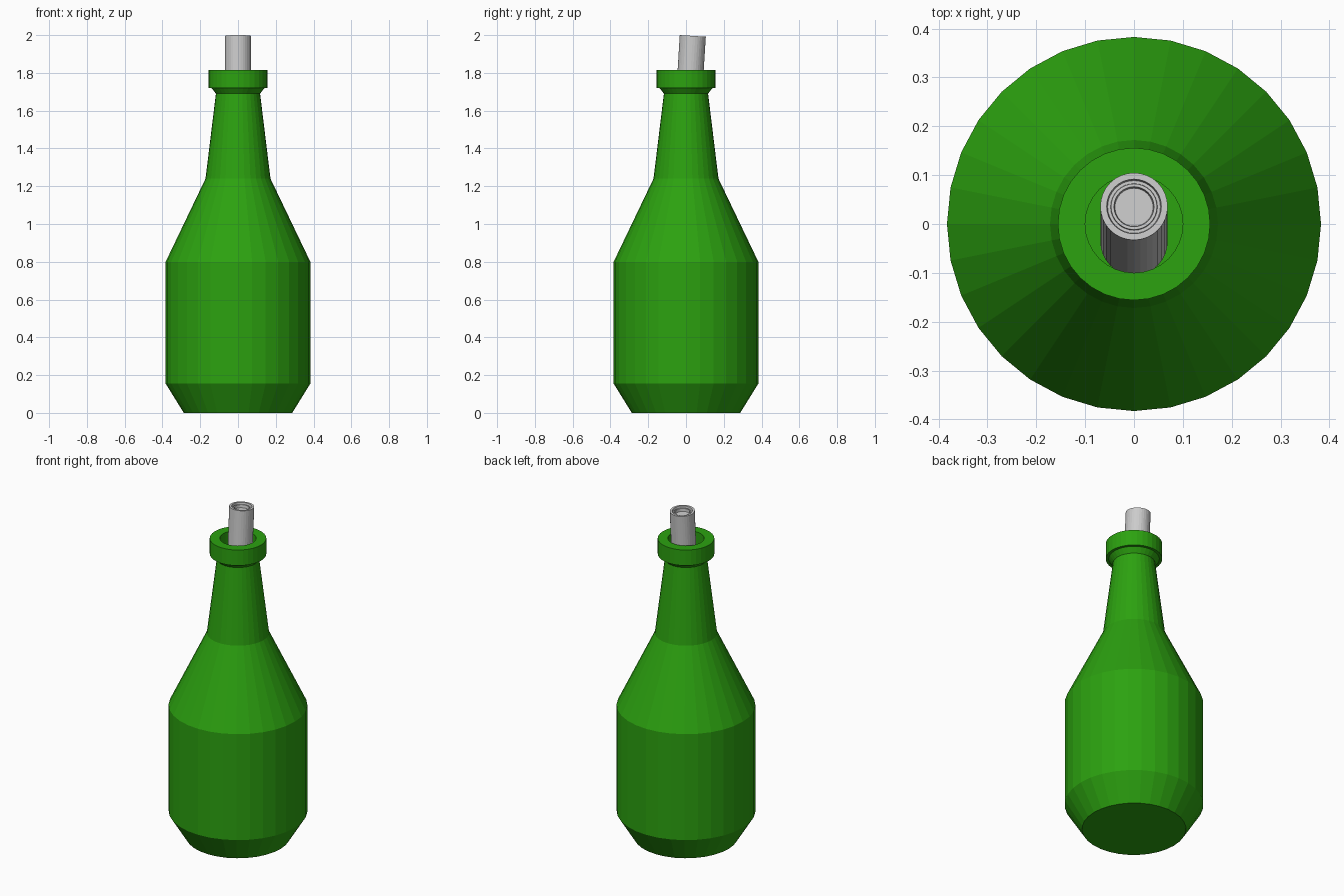
import bpy, bmesh, math

if "Cube" in bpy.data.objects:
    bpy.data.objects.remove(bpy.data.objects["Cube"])

SIDES = 32


def lathe(name, profile, color=None):
    """Revolve (radius, z) points about z and close both ends with flat caps."""
    bm = bmesh.new()
    rings = []
    for r, z in profile:
        angles = [2 * math.pi * i / SIDES for i in range(SIDES)]
        rings.append([bm.verts.new((r * math.cos(a), r * math.sin(a), z)) for a in angles])
    for low, high in zip(rings, rings[1:]):
        for i in range(SIDES):
            j = (i + 1) % SIDES
            bm.faces.new((low[i], low[j], high[j], high[i]))
    bm.faces.new(rings[0][::-1])
    bm.faces.new(rings[-1])
    mesh = bpy.data.meshes.new(name)
    bm.to_mesh(mesh)
    bm.free()
    obj = bpy.data.objects.new(name, mesh)
    bpy.context.collection.objects.link(obj)
    if color:
        mat = bpy.data.materials.new(name + "_color")
        mat.diffuse_color = color
        mat.use_nodes = True
        mat.node_tree.nodes["Principled BSDF"].inputs["Base Color"].default_value = mat.diffuse_color
        mesh.materials.append(mat)
    return obj


# Bottle: outer wall, collar, then thin inner wall down to the inside floor
lathe("bottle", [
    (0.287, 0), (0.383, 0.155), (0.383, 0.80), (0.172, 1.24), (0.117, 1.69),
    (0.14, 1.72), (0.156, 1.72), (0.156, 1.815), (0.10, 1.815),
    (0.10, 1.69), (0.157, 1.237), (0.368, 0.797), (0.368, 0.16), (0.278, 0.015),
], (0.025, 0.36, 0.005, 1))

# Rolled stopper leaning slightly back, with a stepped recess in its top
half = 0.58
stopper = lathe("rolled_stopper", [
    (0.069, -half), (0.069, half), (0.056, half), (0.054, half - 0.015),
    (0.048, half - 0.015), (0.047, half - 0.008), (0.041, half - 0.008),
    (0.039, half - 0.025),
])
tilt = 0.062
stopper.rotation_euler.x = -tilt
stopper.location.z = 2 - half * math.cos(tilt) - 0.069 * math.sin(tilt)
